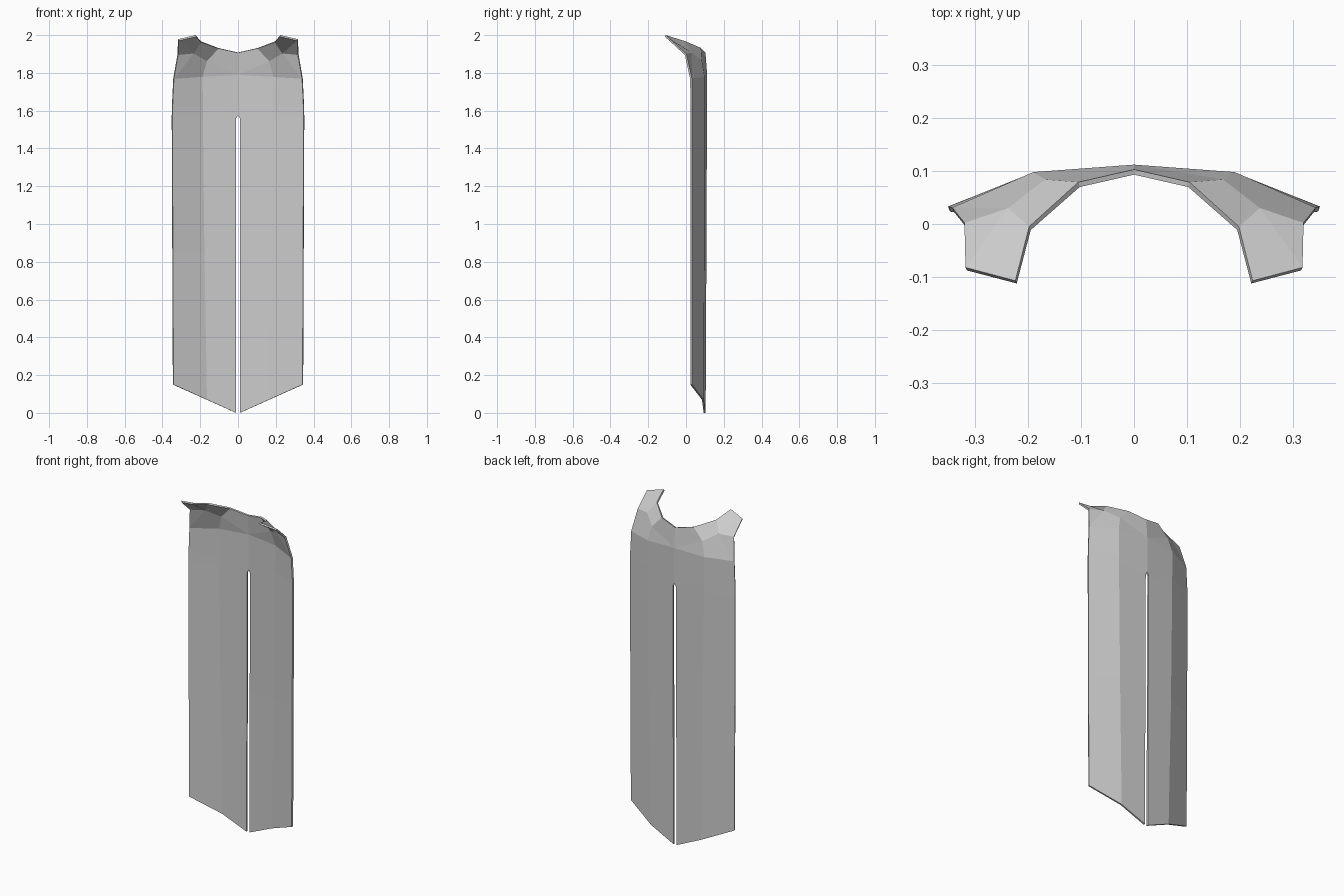
import bpy, bmesh

old = bpy.data.objects.get("Cube")
if old:
    bpy.data.objects.remove(old, do_unlink=True)

cloth = bpy.data.materials.new("grey_cloth")
cloth.use_nodes = True
colour = (0.6, 0.6, 0.6, 1)
cloth.diffuse_color = colour
cloth.node_tree.nodes["Principled BSDF"].inputs["Base Color"].default_value = colour

bm = bmesh.new()


def row(*points):
    return [bm.verts.new(p) for p in points]


def strip(low, high):
    for i in range(len(low) - 1):
        bm.faces.new((low[i], high[i], high[i + 1], low[i + 1]))


# Hanging panel: centre, fold and side edge of one half, from hem to shoulder
rows = [
    row((0.01, 0.104, 0), (0.166, 0.094, 0.07), (0.345, 0.032, 0.15)),
    row((0.01, 0.108, 0.85), (0.18, 0.097, 0.85), (0.348, 0.032, 0.85)),
    row((0.01, 0.111, 1.56), (0.188, 0.098, 1.56), (0.351, 0.033, 1.56)),
    row((0, 0.112, 1.575), (0.188, 0.098, 1.62), (0.35, 0.033, 1.62)),
    row((0, 0.112, 1.79), (0.19, 0.098, 1.78), (0.343, 0.031, 1.77)),
]
for low, high in zip(rows, rows[1:]):
    strip(low, high)

# Neckline and the shoulder flap that reaches forward
centre, fold, side = rows[-1]
nape, neck, collar, tip_in, tip_out, arm = row(
    (0, 0.103, 1.908), (0.105, 0.079, 1.932), (0.198, -0.005, 1.968),
    (0.224, -0.107, 2.0), (0.318, -0.082, 1.978), (0.32, 0.002, 1.9))
blade, crest = row((0.168, 0.084, 1.865), (0.238, 0.03, 1.908))
for face in [
    (centre, blade, fold),
    (centre, nape, neck, blade),
    (blade, neck, collar, crest),
    (fold, blade, crest, side),
    (side, crest, arm),
    (crest, tip_out, arm),
    (crest, collar, tip_in, tip_out),
]:
    bm.faces.new(face)

mesh = bpy.data.meshes.new("cape")
bm.to_mesh(mesh)
bm.free()
mesh.materials.append(cloth)
cape = bpy.data.objects.new("cape", mesh)
bpy.context.collection.objects.link(cape)

# Other half, then cloth thickness towards the wearer
mirror = cape.modifiers.new("other_half", "MIRROR")
mirror.merge_threshold = 0.001
thick = cape.modifiers.new("cloth_thickness", "SOLIDIFY")
thick.thickness = 0.01
thick.offset = -1
